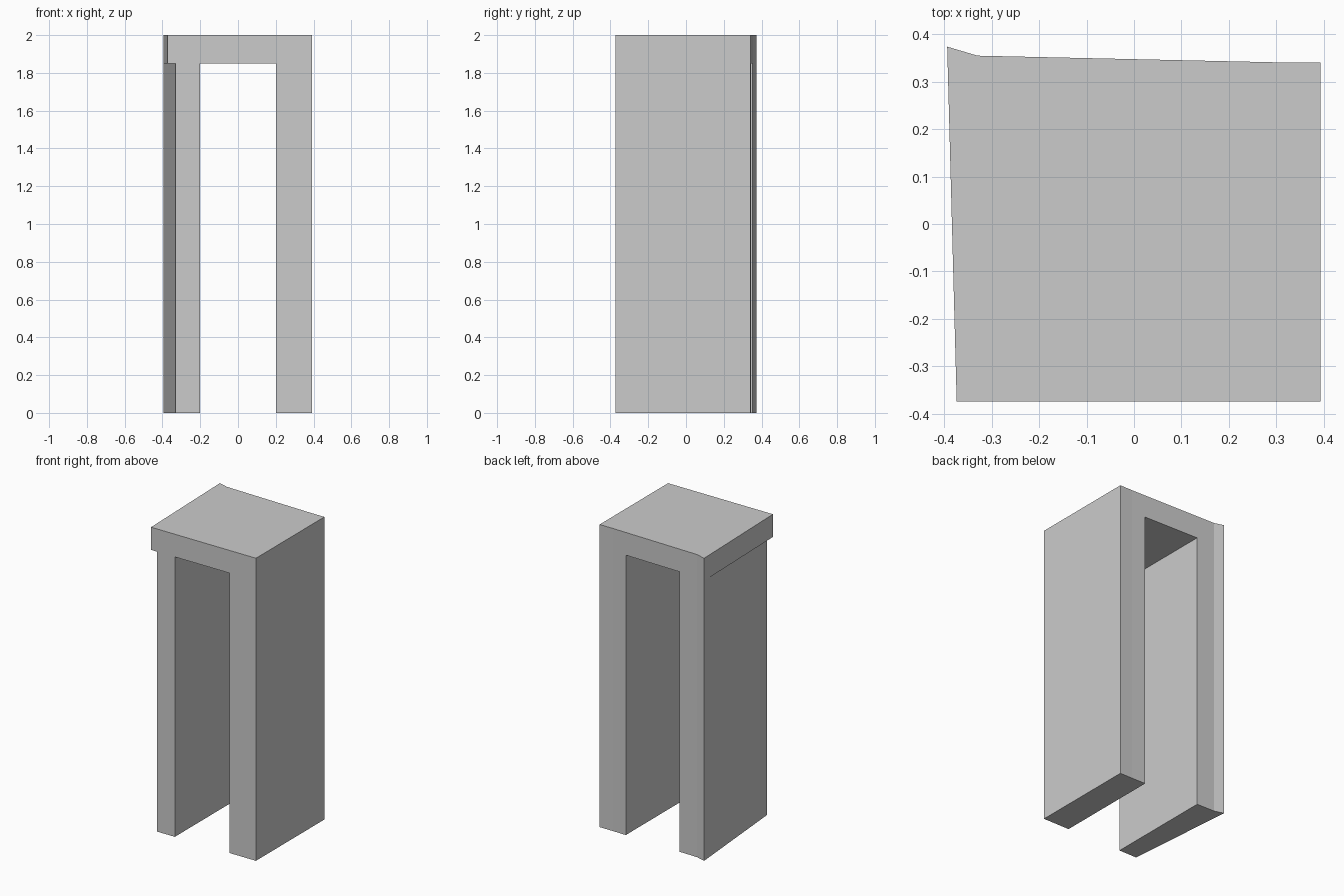
import bpy, bmesh

if "Cube" in bpy.data.objects:
    bpy.data.objects.remove(bpy.data.objects["Cube"])

LINTEL_Z, TOP_Z = 1.85, 2.0


def prism(name, outline, z0, z1):
    """Extrude a counter-clockwise plan outline from z0 to z1."""
    bm = bmesh.new()
    face = bm.faces.new([bm.verts.new((x, y, z0)) for x, y in outline])
    ext = bmesh.ops.extrude_face_region(bm, geom=[face], use_keep_orig=True)
    top = [v for v in ext["geom"] if isinstance(v, bmesh.types.BMVert)]
    bmesh.ops.translate(bm, verts=top, vec=(0, 0, z1 - z0))
    bmesh.ops.recalc_face_normals(bm, faces=bm.faces)
    mesh = bpy.data.meshes.new(name)
    bm.to_mesh(mesh)
    bm.free()
    obj = bpy.data.objects.new(name, mesh)
    bpy.context.collection.objects.link(obj)
    return obj


def cut(target, cutter):
    cutter.hide_render = True
    mod = target.modifiers.new(cutter.name, 'BOOLEAN')
    mod.operation = 'DIFFERENCE'
    mod.solver = 'EXACT'
    mod.object = cutter
    bpy.context.view_layer.objects.active = target
    bpy.ops.object.modifier_apply(modifier=mod.name)
    bpy.data.objects.remove(cutter)


# Full block with the slightly irregular plan of the lintel
archway = prism("archway", [
    (-0.374, -0.374), (0.393, -0.374), (0.393, 0.341),
    (0.3, 0.341), (-0.33, 0.355), (-0.394, 0.374)], 0, TOP_Z)

# Passage between the two legs
cut(archway, prism("passage_cutter", [
    (-0.2, -1), (0.2, -1), (0.2, 1), (-0.2, 1)], -0.5, LINTEL_Z))

# Left leg's outer face tapers inward to the front, under the lintel overhang
slope = (-0.394 + 0.33) / 0.748
cut(archway, prism("taper_cutter", [
    (-0.8, -0.574), (-0.33 - 0.2 * slope, -0.574),
    (-0.394 + 0.2 * slope, 0.574), (-0.8, 0.574)], -0.5, LINTEL_Z))
